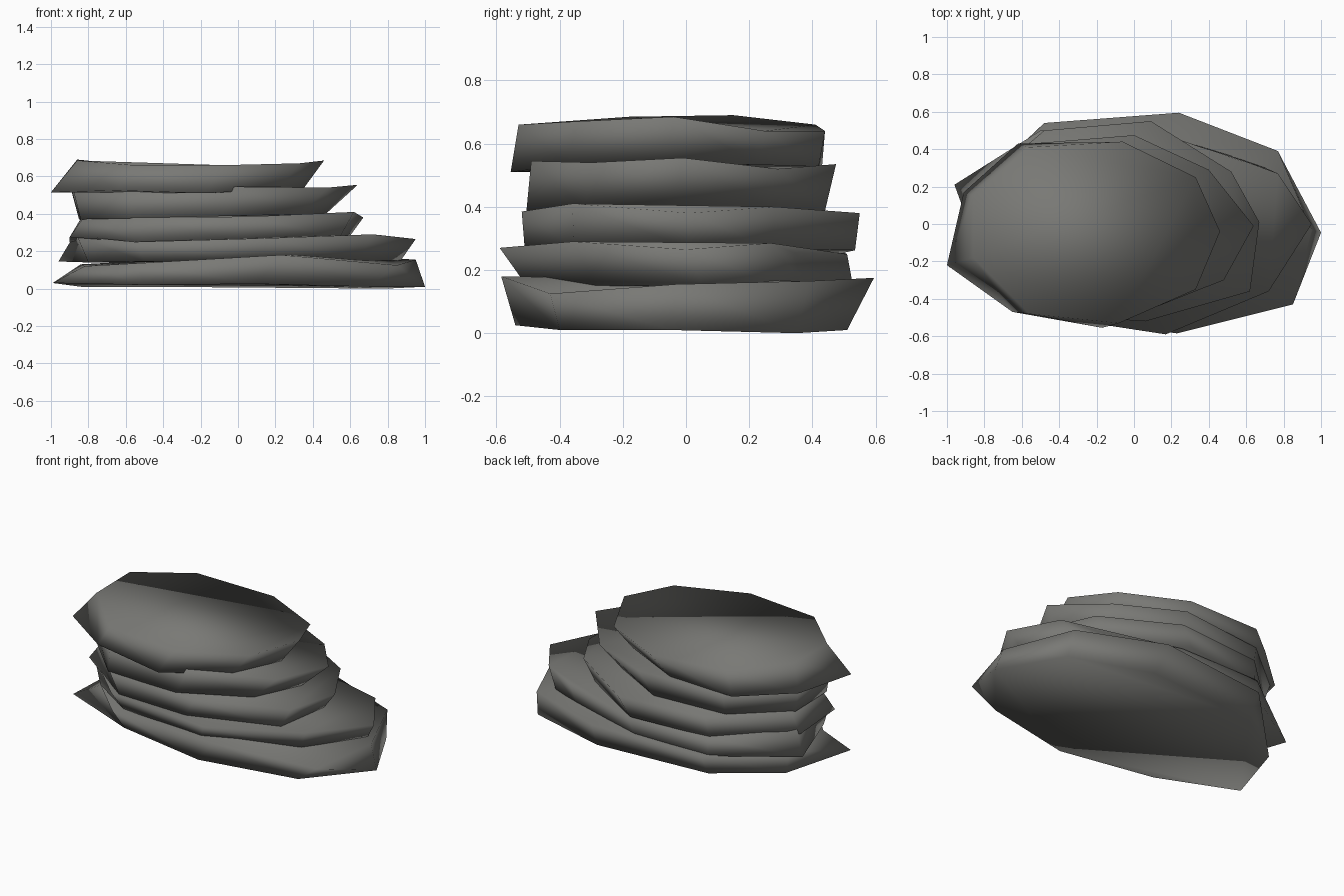
import bpy

stone = bpy.data.materials.new("dark_stone")
stone.diffuse_color = (.19, .19, .178, 1)


def slab(name, top, xs, ys, zs, moved=()):
    """Rough stone slab: top outline, with an underside refitted to x, y and z ranges (z tilts along x).
    'moved' pulls single underside corners (index, position) out of line."""
    x0, x1 = min(p[0] for p in top), max(p[0] for p in top)
    y0, y1 = min(p[1] for p in top), max(p[1] for p in top)
    under = []
    for x, y, _ in top:
        u, v = (x - x0) / (x1 - x0), (y - y0) / (y1 - y0)
        under.append((xs[0] + u * (xs[1] - xs[0]),
                      ys[0] + v * (ys[1] - ys[0]),
                      zs[0] + u * (zs[1] - zs[0])))
    for i, co in moved:
        under[i] = co
    n = len(top)
    faces = [tuple(range(n)), tuple(range(2 * n - 1, n - 1, -1))]
    faces += [(i, n + i, n + (i + 1) % n, (i + 1) % n) for i in range(n)]
    mesh = bpy.data.meshes.new(name)
    mesh.from_pydata(list(top) + under, [], faces)
    mesh.polygons.foreach_set("use_smooth", [True] * len(faces))
    mesh.materials.append(stone)
    mesh.update()
    ob = bpy.data.objects.new(name, mesh)
    bpy.context.collection.objects.link(ob)
    return ob


# Outlines run anticlockwise from the right-hand tip
slab("bottom_slab",
     [(.95, -.03, .155), (.77, .39, .165), (.24, .595, .175), (-.48, .54, .15),
      (-.84, .17, .13), (-.82, -.2, .12), (-.55, -.47, .135), (.23, -.585, .18), (.85, -.43, .125)],
     (-.85, 1.0), (-.54, .51), (.01, .01),
     [(1, (.79, .35, .0)), (4, (-.84, .2, .01)), (5, (-.99, -.23, .03)), (6, (-.5, -.42, .02)),
      (7, (.1, -.54, .025)), (8, (.7, -.4, .01))])

slab("second_slab",
     [(.95, 0, .265), (.77, .27, .285), (.58, .34, .255), (.06, .51, .25), (-.5, .5, .255),
      (-.88, .15, .28), (-.86, -.2, .28), (-.55, -.48, .25), (.17, -.59, .27), (.72, -.36, .29)],
     (-.96, .87), (-.5, .53), (.135, .15),
     [(4, (-.5, .5, .14)), (5, (-.96, .21, .145)), (6, (-.8, -.23, .14)), (7, (-.5, -.43, .145))])

slab("third_slab",
     [(.67, .01, .38), (.52, .28, .4), (.09, .55, .38), (-.48, .5, .38),
      (-.84, .15, .375), (-.83, -.18, .375), (-.56, -.48, .38), (.06, -.52, .385), (.62, -.36, .41)],
     (-.9, .59), (-.51, .535), (.25, .27),
     [(3, (-.5, .48, .25)), (5, (-.9, -.2, .275)), (6, (-.5, -.47, .245))])

slab("fourth_slab",
     [(.64, -.01, .555), (.4, .29, .52), (0, .475, .535), (-.55, .43, .52),
      (-.89, .15, .52), (-.88, -.18, .525), (-.57, -.46, .53), (0, -.49, .545), (.48, -.3, .54)],
     (-.85, .47), (-.505, .44), (.37, .4))

slab("top_slab",
     [(.46, -.04, .685), (.33, .25, .64), (-.06, .44, .64), (-.57, .41, .66),
      (-.86, .15, .69), (-.86, -.18, .685), (-.56, -.48, .66), (-.08, -.53, .66), (.33, -.35, .67)],
     (-1.0, .35), (-.555, .42), (.515, .535),
     [(3, (-.62, .43, .52)), (4, (-.91, .17, .52)), (5, (-1.0, -.22, .515)),
      (6, (-.65, -.47, .525)), (7, (-.17, -.555, .51))])
